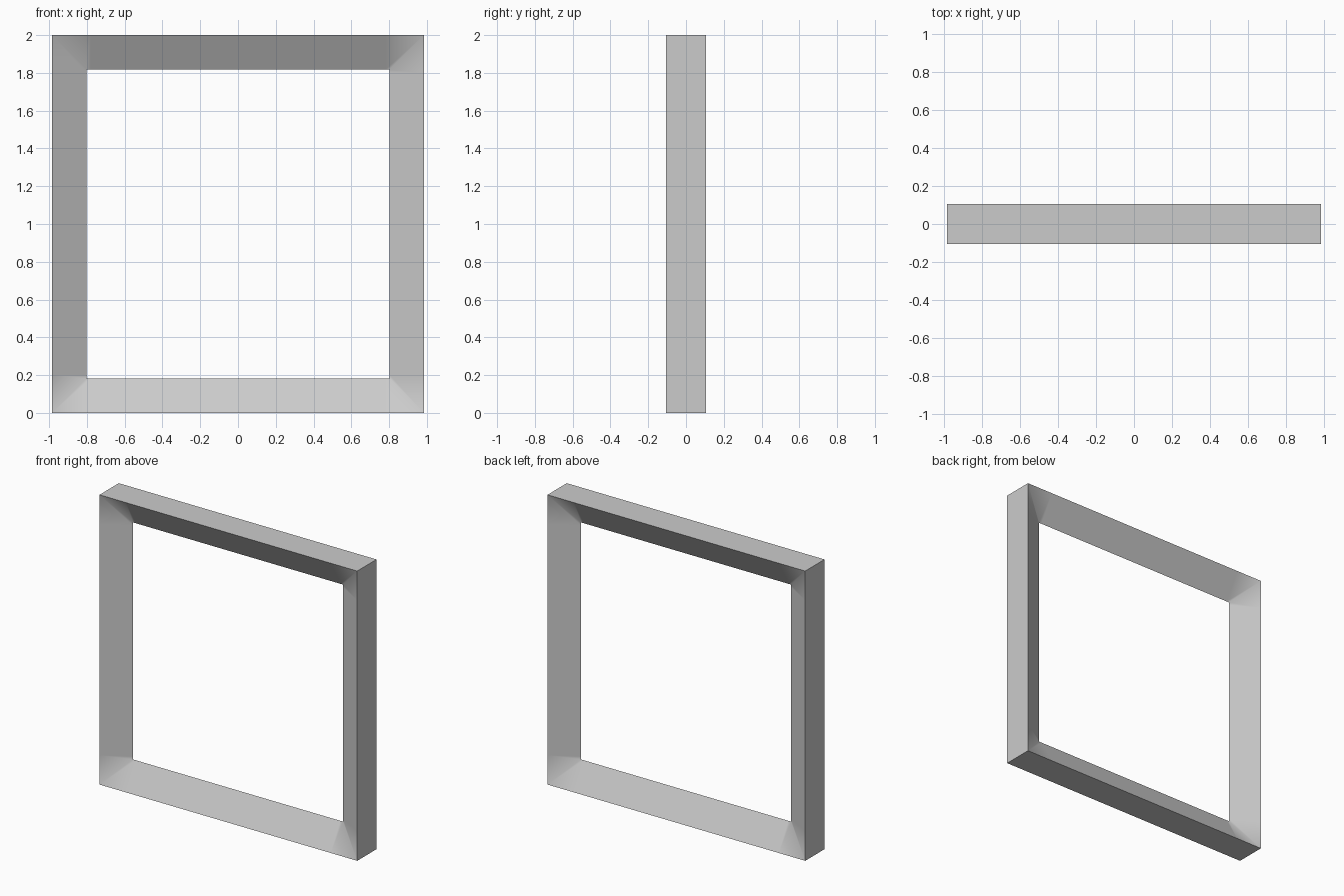
import bpy
import bmesh
import math

if "Cube" in bpy.data.objects:
    bpy.data.objects.remove(bpy.data.objects["Cube"], do_unlink=True)

HALF_X, HALF_Z = 0.984, 1.0   # outer half sizes of the frame
BAR, DEPTH = 0.182, 0.105     # triangular bar: height and half depth
LOOP = BAR + 0.02             # support loop just past each mitre

grey = bpy.data.materials.new("plain grey")
grey.use_nodes = True
colour = (0.6, 0.6, 0.6, 1)
grey.diffuse_color = colour
grey.node_tree.nodes["Principled BSDF"].inputs["Base Color"].default_value = colour


def section(bm, outer, inner):
    """Triangular bar section: front rim, inner ridge, back rim."""
    points = ((outer, -DEPTH), (inner, 0), (outer, DEPTH))
    return [bm.verts.new((p[0], y, p[1] + HALF_Z)) for p, y in points]


# Sections around the frame: each corner mitre with a support loop either side
bm = bmesh.new()
ring = []
for sx, sz in ((-1, -1), (1, -1), (1, 1), (-1, 1)):
    ox, oz = sx * HALF_X, sz * HALF_Z
    ix, iz = ox - sx * BAR, oz - sz * BAR
    lx, lz = ox - sx * LOOP, oz - sz * LOOP
    on_upright = ((ox, lz), (ix, lz))
    mitre = ((ox, oz), (ix, iz))
    on_rail = ((lx, oz), (lx, iz))
    stations = [on_upright, mitre, on_rail]
    if sx * sz < 0:
        stations.reverse()
    ring += [section(bm, *s) for s in stations]

# Skin the bars
for a, b in zip(ring, ring[1:] + ring[:1]):
    for i in range(3):
        j = (i + 1) % 3
        bm.faces.new((a[i], a[j], b[j], b[i]))
bmesh.ops.recalc_face_normals(bm, faces=bm.faces)

mesh = bpy.data.meshes.new("square_frame")
bm.to_mesh(mesh)
bm.free()
mesh.materials.append(grey)
frame = bpy.data.objects.new("square_frame", mesh)
bpy.context.collection.objects.link(frame)

# Blend the mitres, keep rims and ridges sharp
bpy.ops.object.select_all(action="DESELECT")
frame.select_set(True)
bpy.context.view_layer.objects.active = frame
bpy.ops.object.shade_smooth_by_angle(angle=math.radians(50))
